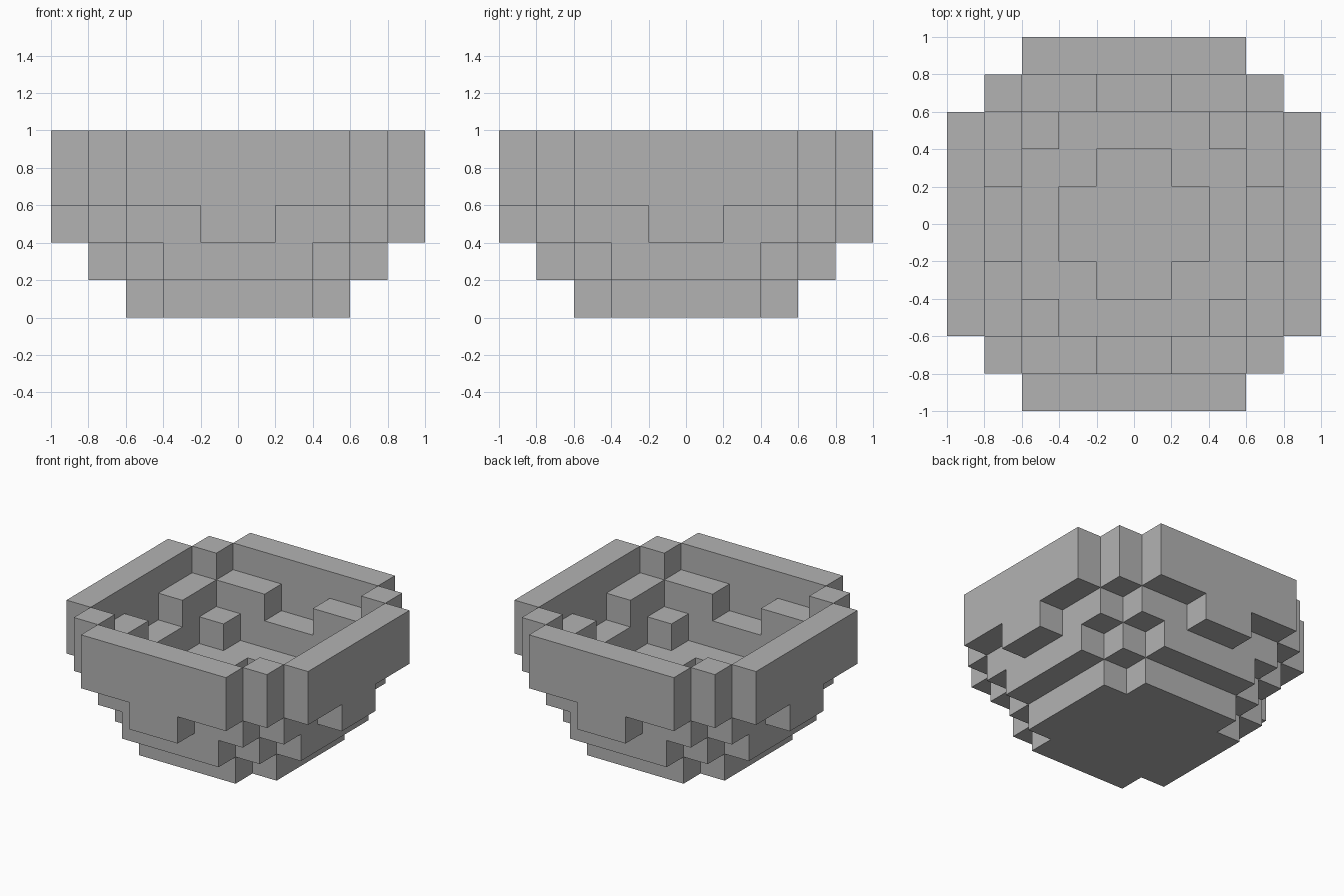
import bpy
import bmesh
from mathutils import Vector

default = bpy.data.objects.get("Cube")
if default:
    bpy.data.objects.remove(default, do_unlink=True)

CELL = 0.2
HALF = 5

# One eighth of the bowl: (far ring, near ring) -> (bottom layer, top layer)
COLUMNS = {
    (4, 0): (2, 5), (4, 1): (3, 5), (4, 2): (3, 5),
    (3, 0): (1, 3), (3, 1): (1, 4), (3, 2): (2, 4), (3, 3): (3, 5),
    (2, 0): (0, 2), (2, 1): (0, 2), (2, 2): (1, 3),
    (1, 0): (0, 1), (1, 1): (0, 2), (0, 0): (0, 1),
}


def ring(i):
    """Distance of a cell from the centre line, the same on both sides."""
    return i if i >= 0 else -i - 1


def filled_cells():
    cells = set()
    for x in range(-HALF, HALF):
        for y in range(-HALF, HALF):
            key = tuple(sorted((ring(x), ring(y)), reverse=True))
            low, high = COLUMNS.get(key, (0, 0))
            cells.update((x, y, z) for z in range(low, high))
    return cells


def add_side(bm, cell, axis, sign):
    """Add the outward square on one side of a cell."""
    normal = Vector((0, 0, 0))
    normal[axis] = sign
    u = Vector((0, 0, 0))
    u[(axis + 1) % 3] = 0.5
    v = normal.cross(u)
    centre = Vector(cell) + Vector((0.5, 0.5, 0.5)) + normal * 0.5
    corners = (-u - v, u - v, u + v, v - u)
    bm.faces.new([bm.verts.new((centre + c) * CELL) for c in corners])


# Stepped bowl: only the exposed cell sides become faces
cells = filled_cells()
bm = bmesh.new()
for cell in sorted(cells):
    for axis in range(3):
        for sign in (-1, 1):
            neighbour = list(cell)
            neighbour[axis] += sign
            if tuple(neighbour) not in cells:
                add_side(bm, cell, axis, sign)
bmesh.ops.remove_doubles(bm, verts=bm.verts, dist=0.001)

mesh = bpy.data.meshes.new("stepped_bowl")
bm.to_mesh(mesh)
bm.free()
bowl = bpy.data.objects.new("stepped_bowl", mesh)
bpy.context.collection.objects.link(bowl)

# Plain grey colour
grey = bpy.data.materials.new("plain_grey")
grey.use_nodes = True
colour = (0.45, 0.45, 0.45, 1)
grey.diffuse_color = colour
grey.node_tree.nodes["Principled BSDF"].inputs["Base Color"].default_value = colour
mesh.materials.append(grey)
